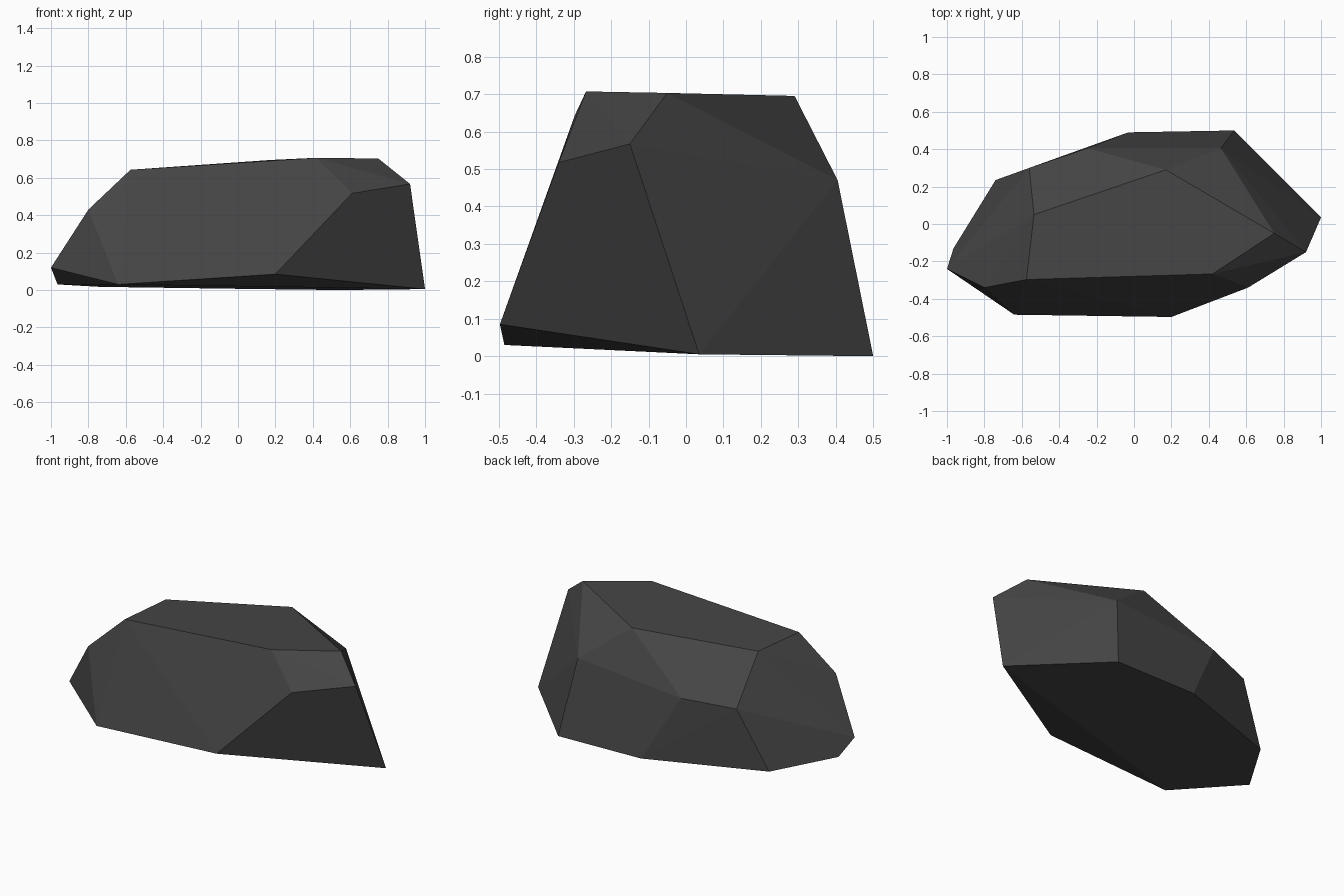
import bpy
import bmesh
from math import radians

default_cube = bpy.data.objects.get("Cube")
if default_cube:
    bpy.data.objects.remove(default_cube, do_unlink=True)


def make_material(name, colour):
    material = bpy.data.materials.new(name)
    material.use_nodes = True
    material.diffuse_color = colour
    shader = material.node_tree.nodes["Principled BSDF"]
    shader.inputs["Base Color"].default_value = colour
    shader.inputs["Roughness"].default_value = 0.9
    return material


def make_boulder(name, rings, material):
    """Wrap a faceted convex skin around the corner rings."""
    mesh = bpy.data.meshes.new(name)
    bm = bmesh.new()
    for ring in rings:
        for corner in ring:
            bm.verts.new(corner)
    bmesh.ops.convex_hull(bm, input=bm.verts[:])
    # merge nearly coplanar triangles into broad chiselled facets
    bmesh.ops.dissolve_limit(bm, angle_limit=radians(1),
                             verts=bm.verts[:], edges=bm.edges[:])
    bmesh.ops.recalc_face_normals(bm, faces=bm.faces[:])
    for face in bm.faces:
        face.smooth = False
    bm.to_mesh(mesh)
    bm.free()
    mesh.materials.append(material)
    boulder = bpy.data.objects.new(name, mesh)
    bpy.context.collection.objects.link(boulder)
    return boulder


# corners of the slightly tilted underside
base_ring = [(-.965, -.13, .03), (-.64, -.485, .03), (1, .035, .005),
             (.535, .5, 0), (-.03, .49, .007), (-.74, .235, .017)]
# chipped corners along the lower front
lower_ring = [(-1, -.24, .12), (.2, -.497, .085)]
# shoulder corners around the sides
shoulder_ring = [(-.8, -.34, .43), (.61, -.34, .517), (.92, -.15, .567),
                 (.465, .405, .47), (-.25, .405, .41), (-.56, .3, .385)]
# corners of the sloping top
top_ring = [(-.575, -.297, .643), (.42, -.267, .707), (.75, -.05, .703),
            (.17, .29, .695), (-.535, .05, .645)]

charcoal = make_material("charcoal stone", (.06, .06, .06, 1))
make_boulder("boulder", [base_ring, lower_ring, shoulder_ring, top_ring], charcoal)
